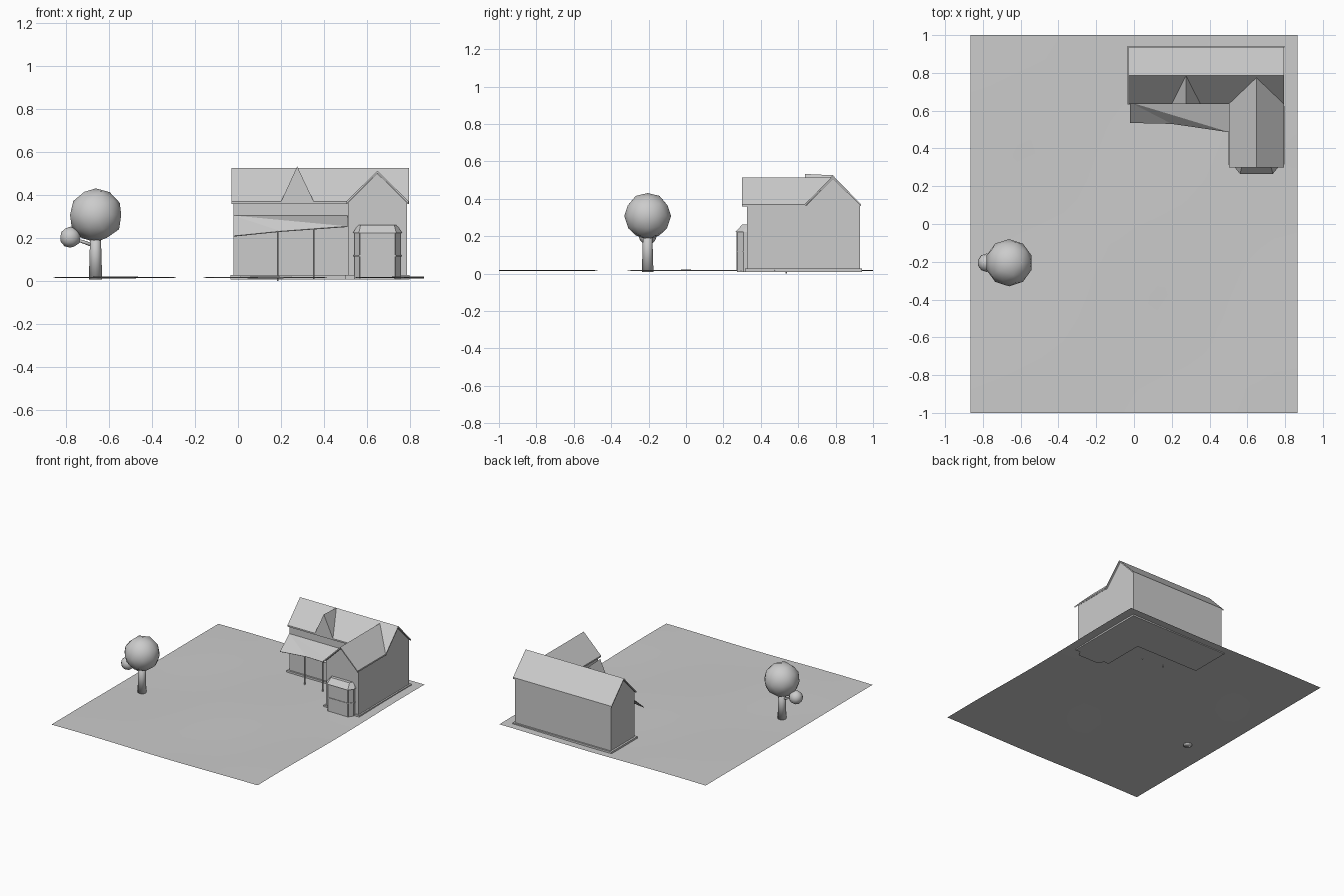
import bpy, bmesh, math
from mathutils import Vector

cube = bpy.data.objects.get("Cube")
if cube:
    bpy.data.objects.remove(cube, do_unlink=True)

grey = bpy.data.materials.new("plain grey")
grey.use_nodes = True
grey.diffuse_color = (0.6, 0.6, 0.6, 1)
grey.node_tree.nodes["Principled BSDF"].inputs["Base Color"].default_value = (0.6, 0.6, 0.6, 1)


def finish(name, bm, smooth=False):
    bmesh.ops.recalc_face_normals(bm, faces=bm.faces)
    mesh = bpy.data.meshes.new(name)
    bm.to_mesh(mesh)
    bm.free()
    mesh.materials.append(grey)
    for p in mesh.polygons:
        p.use_smooth = smooth
    obj = bpy.data.objects.new(name, mesh)
    bpy.context.collection.objects.link(obj)
    return obj


def add_faces(name, points, faces):
    bm = bmesh.new()
    verts = [bm.verts.new(p) for p in points]
    for f in faces:
        bm.faces.new([verts[i] for i in f])
    return finish(name, bm)


def extrude(name, outline, offset):
    """Closed prism made by sweeping an outline along an offset."""
    bm = bmesh.new()
    face = bm.faces.new([bm.verts.new(p) for p in outline])
    swept = bmesh.ops.extrude_face_region(bm, geom=[face])["geom"]
    moved = [v for v in swept if isinstance(v, bmesh.types.BMVert)]
    bmesh.ops.translate(bm, verts=moved, vec=offset)
    return finish(name, bm)


def box(name, lo, hi):
    outline = [(lo[0], lo[1], lo[2]), (hi[0], lo[1], lo[2]),
               (hi[0], hi[1], lo[2]), (lo[0], hi[1], lo[2])]
    return extrude(name, outline, (0, 0, hi[2] - lo[2]))


def tube(name, start, end, r1, r2, sides=12):
    start, end = Vector(start), Vector(end)
    axis = end - start
    bm = bmesh.new()
    bmesh.ops.create_cone(bm, cap_ends=True, segments=sides, radius1=r1,
                          radius2=r2, depth=axis.length)
    bmesh.ops.rotate(bm, verts=bm.verts, matrix=axis.to_track_quat('Z', 'Y').to_matrix())
    bmesh.ops.translate(bm, verts=bm.verts, vec=(start + end) / 2)
    return finish(name, bm, sides > 6)


def ball(name, centre, radius):
    bm = bmesh.new()
    bmesh.ops.create_icosphere(bm, subdivisions=2, radius=radius)
    for v in bm.verts:
        v.co *= 1 + 0.025 * math.sin(v.co.x * 40 + v.co.z * 31) * math.cos(v.co.y * 37)
    bmesh.ops.translate(bm, verts=bm.verts, vec=centre)
    return finish(name, bm, True)


# Gently rolling ground
bm = bmesh.new()
bmesh.ops.create_grid(bm, x_segments=14, y_segments=16, size=1)
for v in bm.verts:
    v.co.x *= 0.865
    v.co.z = 0.017 + 0.004 * math.sin(v.co.x * 4.5 + 1) * math.cos(v.co.y * 4)
finish("ground", bm, True)

# Foundations, walls
EAVE, BASE = 0.365, 0.008
box("main_foundation", (-0.035, 0.632, BASE), (0.797, 0.942, 0.028))
box("wing_foundation", (0.497, 0.315, BASE), (0.797, 0.64, 0.028))
extrude("main_walls", [(-0.02, 0.645, BASE), (-0.02, 0.93, BASE), (-0.02, 0.93, EAVE),
                       (-0.02, 0.786, 0.511), (-0.02, 0.645, EAVE)], (0.805, 0, 0))
extrude("wing_walls", [(0.512, 0.325, BASE), (0.785, 0.325, BASE), (0.785, 0.325, EAVE),
                       (0.648, 0.325, 0.5), (0.512, 0.325, EAVE)], (0, 0.38, 0))

# Roofs as thin folded sheets
T = 0.011
extrude("main_roof", [(-0.03, 0.636, 0.37), (-0.03, 0.786, 0.525), (-0.03, 0.936, 0.37),
                      (-0.03, 0.936, 0.37 - T), (-0.03, 0.786, 0.525 - T),
                      (-0.03, 0.636, 0.37 - T)], (0.825, 0, 0))
# Wing roof runs back into the main slope along its valleys
add_faces("wing_roof",
          [(x, y, z - t) for t in (0, T) for x, y, z in
           [(0.503, 0.30, 0.37), (0.648, 0.30, 0.513), (0.793, 0.30, 0.37),
            (0.503, 0.636, 0.37), (0.648, 0.775, 0.513), (0.793, 0.636, 0.37)]],
          [(0, 1, 4, 3), (1, 2, 5, 4), (6, 7, 10, 9), (7, 8, 11, 10),
           (0, 1, 7, 6), (1, 2, 8, 7), (0, 3, 9, 6), (2, 5, 11, 8),
           (3, 4, 10, 9), (4, 5, 11, 10)])

# Steep dormer gable
add_faces("dormer", [(0.2, 0.635, 0.37), (0.352, 0.635, 0.37),
                     (0.275, 0.635, 0.533), (0.275, 0.786, 0.526)],
          [(0, 1, 2), (0, 2, 3), (1, 3, 2), (0, 3, 1)])

# Twisted porch roof and its posts
porch = add_faces("porch_roof",
                  [(-0.022, 0.645, 0.305), (0.508, 0.645, 0.305), (0.508, 0.485, 0.255),
                   (0.2, 0.53, 0.232), (-0.022, 0.535, 0.21)],
                  [(0, 1, 2), (0, 2, 3), (0, 3, 4)])
thick = porch.modifiers.new("thickness", 'SOLIDIFY')
thick.thickness = 0.004
for i, (x, y, z, top) in enumerate([(0.185, 0.535, 0, 0.232), (0.352, 0.512, 0.01, 0.243)]):
    tube(f"porch_post_{i + 1}", (x, y, z), (x, y, top), 0.004, 0.004, 6)


# Bay window with a sloping hipped roof
def bay_ring(half, inset, front, z, back=0.33):
    c = 0.648
    return [(c - half, back, z), (c - half, front + 0.035, z), (c - half + inset, front, z),
            (c + half - inset, front, z), (c + half, front + 0.035, z), (c + half, back, z)]


extrude("bay_walls", bay_ring(0.107, 0.025, 0.273, BASE), (0, 0, 0.215))
eave = bay_ring(0.115, 0.028, 0.265, 0.223)
peak = bay_ring(0.09, 0.012, 0.3, 0.262)
n = len(eave)
add_faces("bay_roof", eave + peak,
          [tuple(range(n)), tuple(range(n, 2 * n))] +
          [(i, (i + 1) % n, (i + 1) % n + n, i + n) for i in range(n)])
extrude("bay_sill", bay_ring(0.111, 0.026, 0.269, 0.115), (0, 0, 0.006))
for side in (-1, 1):
    x = 0.648 + side * 0.082
    tube("bay_corner_left" if side > 0 else "bay_corner_right",
         (x, 0.273, 0.015), (x, 0.273, 0.223), 0.004, 0.004, 6)

# Tree
tube("tree_trunk", (-0.662, -0.205, 0.008), (-0.662, -0.205, 0.24), 0.031, 0.024)
tube("tree_branch", (-0.67, -0.205, 0.165), (-0.77, -0.205, 0.2), 0.009, 0.006, 8)
ball("tree_crown", (-0.661, -0.205, 0.308), 0.125)
ball("small_crown", (-0.78, -0.205, 0.203), 0.049)
